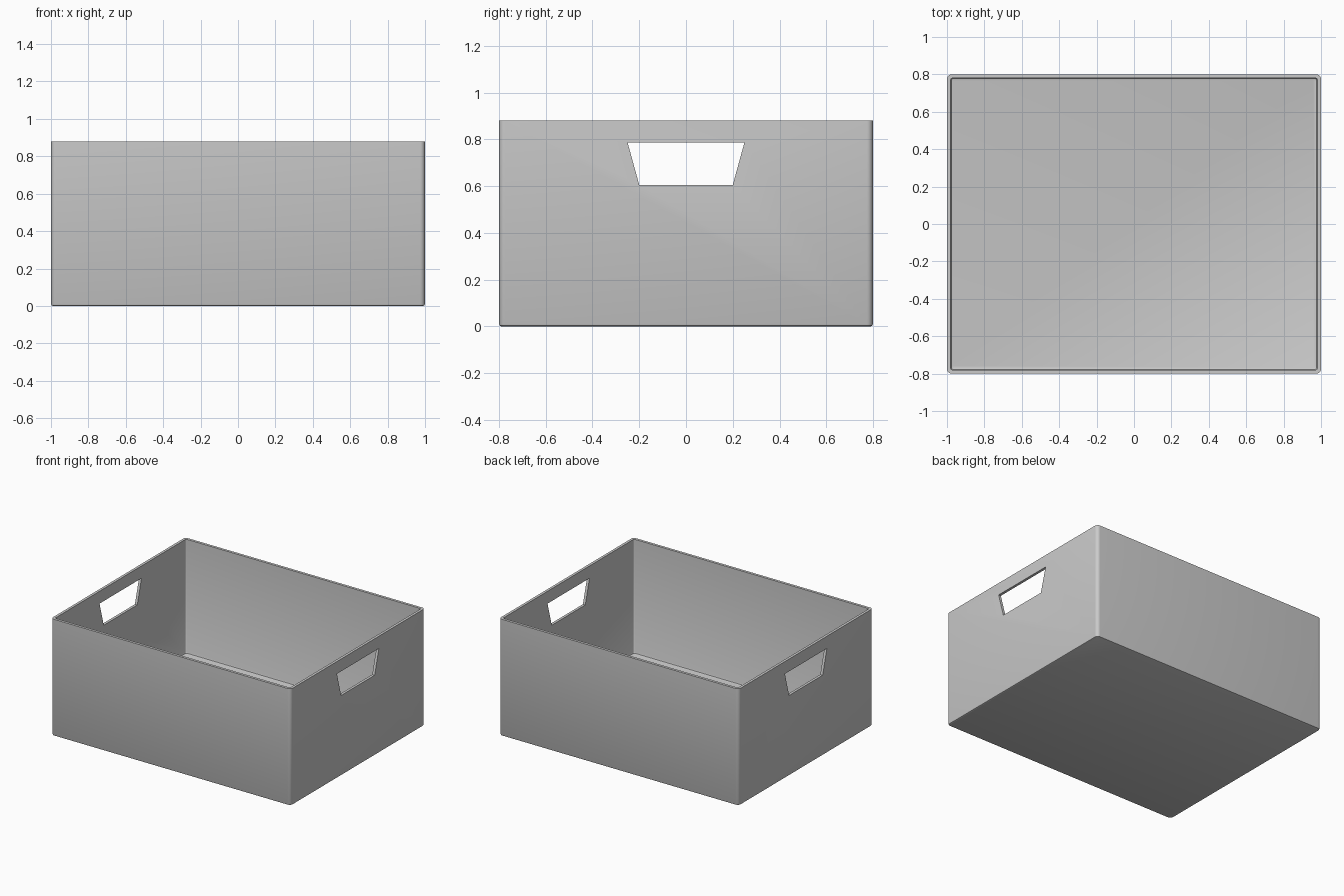
import bpy
import bmesh
from math import cos, sin, pi

cube = bpy.data.objects.get("Cube")
if cube:
    bpy.data.objects.remove(cube, do_unlink=True)

HALF_X, HALF_Y, HEIGHT = 1.0, 0.8, 0.88
WALL, CORNER, STEPS = 0.02, 0.026, 6

grey = bpy.data.materials.new("Light grey")
grey.use_nodes = True
colour = (0.6, 0.6, 0.6, 1)
grey.diffuse_color = colour
grey.node_tree.nodes["Principled BSDF"].inputs["Base Color"].default_value = colour


def make_object(name, bm):
    bmesh.ops.recalc_face_normals(bm, faces=bm.faces)
    mesh = bpy.data.meshes.new(name)
    bm.to_mesh(mesh)
    bm.free()
    mesh.materials.append(grey)
    obj = bpy.data.objects.new(name, mesh)
    bpy.context.collection.objects.link(obj)
    return obj


def rounded_ring(bm, inset, z):
    """Rounded rectangle of vertices, inset from the outer wall."""
    radius = max(CORNER - inset, 0.01)
    cx, cy = HALF_X - inset - radius, HALF_Y - inset - radius
    ring = []
    for quarter, (sx, sy) in enumerate([(1, 1), (-1, 1), (-1, -1), (1, -1)]):
        for i in range(STEPS + 1):
            a = (quarter + i / STEPS) * pi / 2
            ring.append(bm.verts.new((sx * cx + radius * cos(a),
                                      sy * cy + radius * sin(a), z)))
    return ring


# Bin shell: underside, outer wall, thin rim, inner wall, floor
bm = bmesh.new()
profile = [(0.01, 0), (0.003, 0.003), (0, 0.01), (0, HEIGHT),
           (WALL, HEIGHT), (WALL, WALL + 0.012),
           (WALL + 0.003, WALL + 0.003), (WALL + 0.012, WALL)]
rings = [rounded_ring(bm, inset, z) for inset, z in profile]
for lower, upper in zip(rings, rings[1:]):
    for i in range(len(lower)):
        j = (i + 1) % len(lower)
        bm.faces.new((lower[i], lower[j], upper[j], upper[i]))
bm.faces.new(rings[0])
bm.faces.new(rings[-1])
storage_bin = make_object("storage_bin", bm)

# Handle cutter: a tapered slot through both end walls
bm = bmesh.new()
outline = [(-0.2, 0.605), (0.2, 0.605), (0.25, 0.787), (-0.25, 0.787)]
face = bm.faces.new([bm.verts.new((-1.2, y, z)) for y, z in outline])
extruded = bmesh.ops.extrude_face_region(bm, geom=[face])["geom"]
bmesh.ops.translate(bm, vec=(2.4, 0, 0),
                    verts=[v for v in extruded if isinstance(v, bmesh.types.BMVert)])
cutter = make_object("handle_cutter", bm)

cut = storage_bin.modifiers.new("Handles", "BOOLEAN")
cut.operation = "DIFFERENCE"
cut.solver = "EXACT"
cut.object = cutter

# Apply the cut, then smooth the rounded corners
bpy.ops.object.select_all(action="DESELECT")
storage_bin.select_set(True)
bpy.context.view_layer.objects.active = storage_bin
bpy.ops.object.modifier_apply(modifier=cut.name)
bpy.data.objects.remove(cutter, do_unlink=True)
bpy.ops.object.shade_smooth_by_angle(angle=pi / 6)
